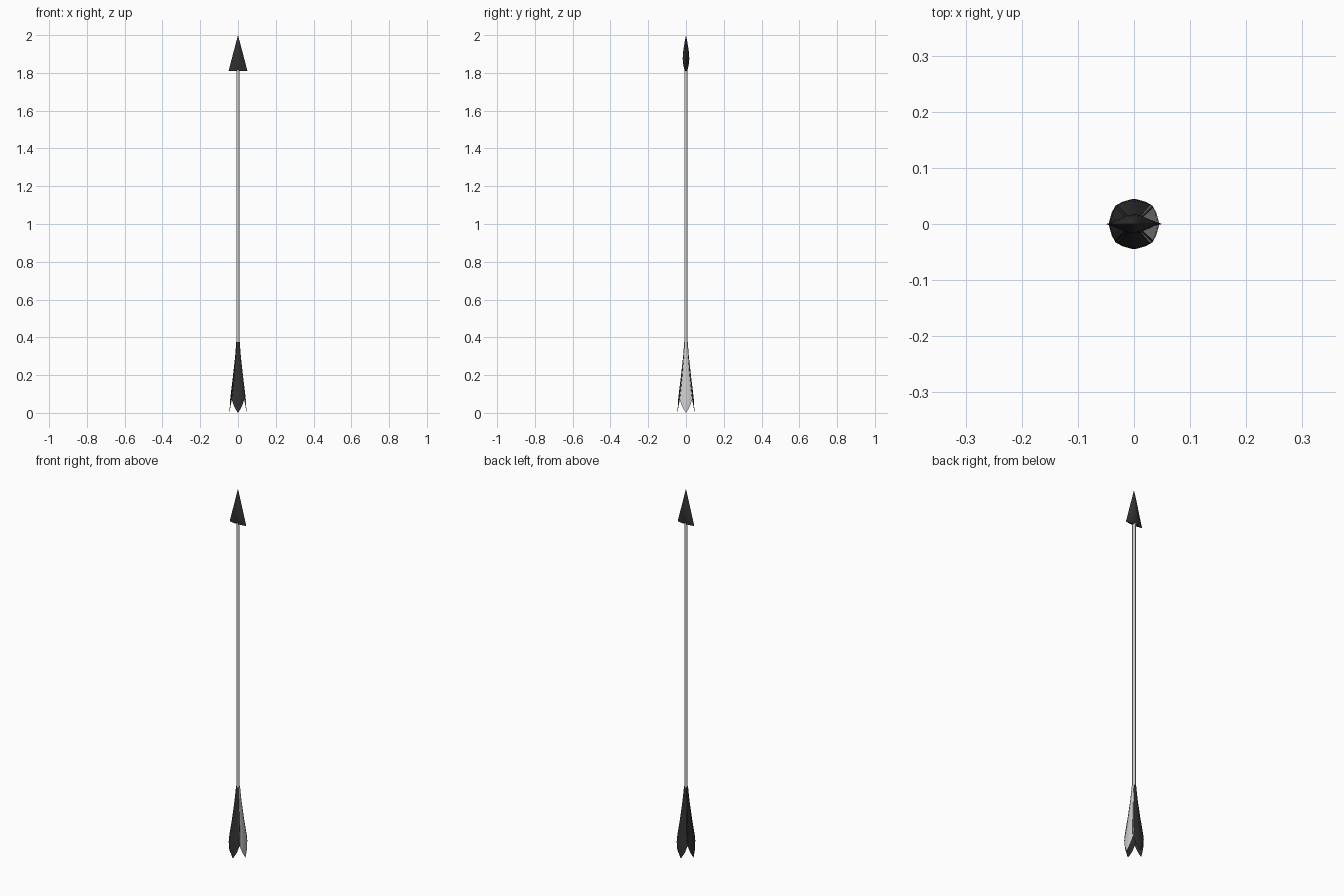
import bpy, math
from mathutils import Matrix

if "Cube" in bpy.data.objects:
    bpy.data.objects.remove(bpy.data.objects["Cube"])

dark = bpy.data.materials.new("dark")
dark.diffuse_color = (0.03, 0.03, 0.03, 1)
dark.use_nodes = True
dark.node_tree.nodes["Principled BSDF"].inputs["Base Color"].default_value = dark.diffuse_color


def make(name, verts, faces, mat=None, smooth=True):
    me = bpy.data.meshes.new(name)
    me.from_pydata(verts, [], faces)
    me.update()
    ob = bpy.data.objects.new(name, me)
    bpy.context.collection.objects.link(ob)
    if mat:
        me.materials.append(mat)
    if smooth:
        bpy.ops.object.select_all(action='DESELECT')
        ob.select_set(True)
        bpy.context.view_layer.objects.active = ob
        bpy.ops.object.shade_smooth_by_angle(angle=math.radians(35))
    return ob


# Shaft
bottom, top = 0.1, 1.84
bpy.ops.mesh.primitive_cylinder_add(vertices=16, radius=0.0085, depth=top - bottom,
                                    location=(0, 0, (top + bottom) / 2))
shaft = bpy.context.object
shaft.name = "shaft"
bpy.ops.object.shade_smooth_by_angle(angle=math.radians(40))

# Arrowhead: lens-shaped sections (z, half width, half thickness)
sections = [(1.81, 0.05, 0.007), (1.84, 0.042, 0.014), (1.875, 0.033, 0.0175),
            (1.91, 0.0237, 0.0155), (1.95, 0.0132, 0.0095)]
half = 6
n = 2 * half
verts = []
for z, w, d in sections:
    for i in range(n):
        t = 1 - 2 * i / half if i < half else -1 + 2 * (i - half) / half
        side = 1 if i < half else -1
        verts.append((w * t, side * d * (1 - t * t), z))
verts.append((0, 0, 2.0))
faces = [tuple(reversed(range(n)))]
for r in range(len(sections) - 1):
    for i in range(n):
        j = (i + 1) % n
        faces.append((r * n + i, r * n + j, (r + 1) * n + j, (r + 1) * n + i))
last = (len(sections) - 1) * n
faces += [(last + i, last + (i + 1) % n, len(verts) - 1) for i in range(n)]
make("arrowhead", verts, faces, dark)

# Feathers: thin curved leaves around the shaft (z, radius, half width, edge sag)
rows = [(0.375, 0.0095, 0.007, 0.002), (0.30, 0.015, 0.013, 0.004),
        (0.20, 0.026, 0.023, 0.007), (0.11, 0.037, 0.033, 0.009),
        (0.075, 0.041, 0.034, 0.009), (0.035, 0.0435, 0.021, 0.004),
        (0.003, 0.0445, 0.003, 0.0)]
cols = (-1, -0.5, 0, 0.5, 1)
c = len(cols)
verts = [(t * w, -(r - s * t * t), z) for z, r, w, s in rows for t in cols]
verts.append((0, -0.0445, 0.0))
faces = [(k * c + i, (k + 1) * c + i, (k + 1) * c + i + 1, k * c + i + 1)
         for k in range(len(rows) - 1) for i in range(c - 1)]
b = (len(rows) - 1) * c
faces += [(b + i, len(verts) - 1, b + i + 1) for i in range(c - 1)]
for k, name in enumerate(("front", "right", "back", "left")):
    feather = make(name + "_feather", verts, faces, None if name == "right" else dark)
    feather.data.transform(Matrix.Rotation(k * math.pi / 2, 4, 'Z'))
